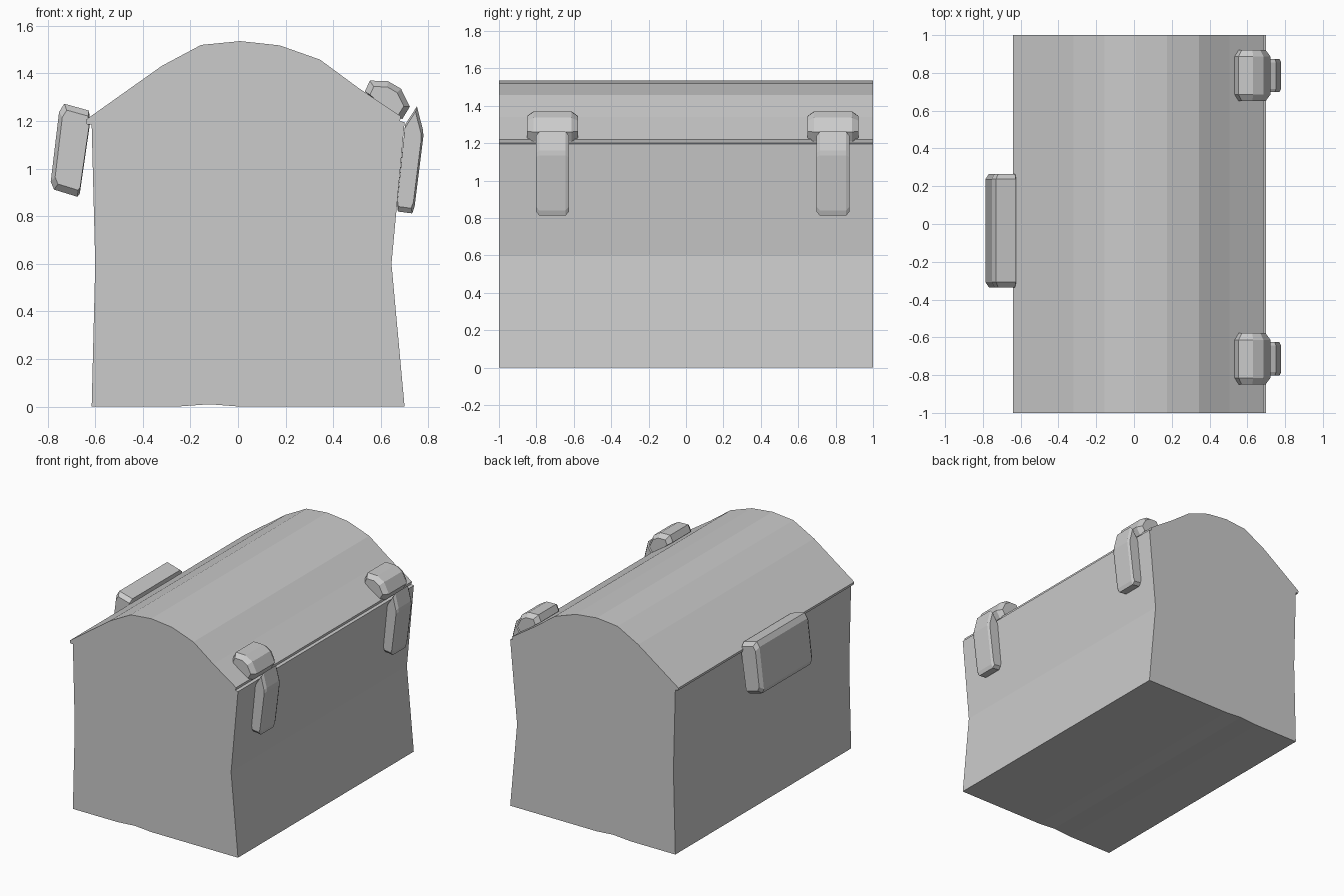
import bpy, bmesh


def prism(name, profile, y0, y1, chamfer=0.0, anchor=(0, 0), shrink=1.0):
    """Extrude an xz profile along y; ends optionally taper towards an anchor."""
    rings = [(y0, 1.0), (y1, 1.0)]
    if chamfer:
        rings = [(y0, shrink), (y0 + chamfer, 1.0), (y1 - chamfer, 1.0), (y1, shrink)]
    bm = bmesh.new()
    loops = []
    for y, s in rings:
        loops.append([bm.verts.new((anchor[0] + (x - anchor[0]) * s, y,
                                    anchor[1] + (z - anchor[1]) * s)) for x, z in profile])
    n = len(profile)
    for a, b in zip(loops, loops[1:]):
        for i in range(n):
            j = (i + 1) % n
            bm.faces.new((a[i], a[j], b[j], b[i]))
    bm.faces.new(loops[0])
    bm.faces.new(loops[-1][::-1])
    bmesh.ops.recalc_face_normals(bm, faces=bm.faces)
    me = bpy.data.meshes.new(name)
    bm.to_mesh(me)
    bm.free()
    ob = bpy.data.objects.new(name, me)
    bpy.context.collection.objects.link(ob)
    return ob


# Chest body and domed lid share one flush end outline
chest = [(-0.615, 0), (-0.26, 0), (-0.12, 0.01), (0.01, 0), (0.70, 0),
         (0.645, 0.6), (0.70, 1.195), (0.68, 1.2), (0.685, 1.22),
         (0.505, 1.34), (0.345, 1.458), (0.175, 1.518), (0.01, 1.536),
         (-0.155, 1.52), (-0.32, 1.432), (-0.64, 1.205), (-0.635, 1.185),
         (-0.615, 1.185), (-0.60, 0.6)]
prism("chest_body_and_lid", chest, -1, 1)

# Long hinge plate on the back
hinge = [(-0.73, 1.273), (-0.626, 1.244), (-0.622, 1.19), (-0.665, 0.895),
         (-0.675, 0.882), (-0.773, 0.912), (-0.787, 0.945), (-0.752, 1.238)]
prism("back_hinge", hinge, -0.335, 0.265, 0.028, (-0.655, 1.08), 0.86)

# Two clasps: a rounded cap on the lid with a hanging strap
cap = [(0.533, 1.324), (0.554, 1.37), (0.63, 1.368), (0.685, 1.336),
       (0.722, 1.26), (0.69, 1.208), (0.62, 1.25)]
strap = [(0.752, 1.262), (0.778, 1.16), (0.779, 1.135), (0.742, 0.84),
         (0.732, 0.812), (0.672, 0.82), (0.668, 0.85), (0.702, 1.185)]
for side, y in (("left", -0.714), ("right", 0.786)):
    prism("clasp_cap_" + side, cap, y - 0.136, y + 0.136, 0.035, (0.62, 1.27), 0.75)
    prism("clasp_strap_" + side, strap, y - 0.088, y + 0.088, 0.018, (0.69, 1.03), 0.9)
